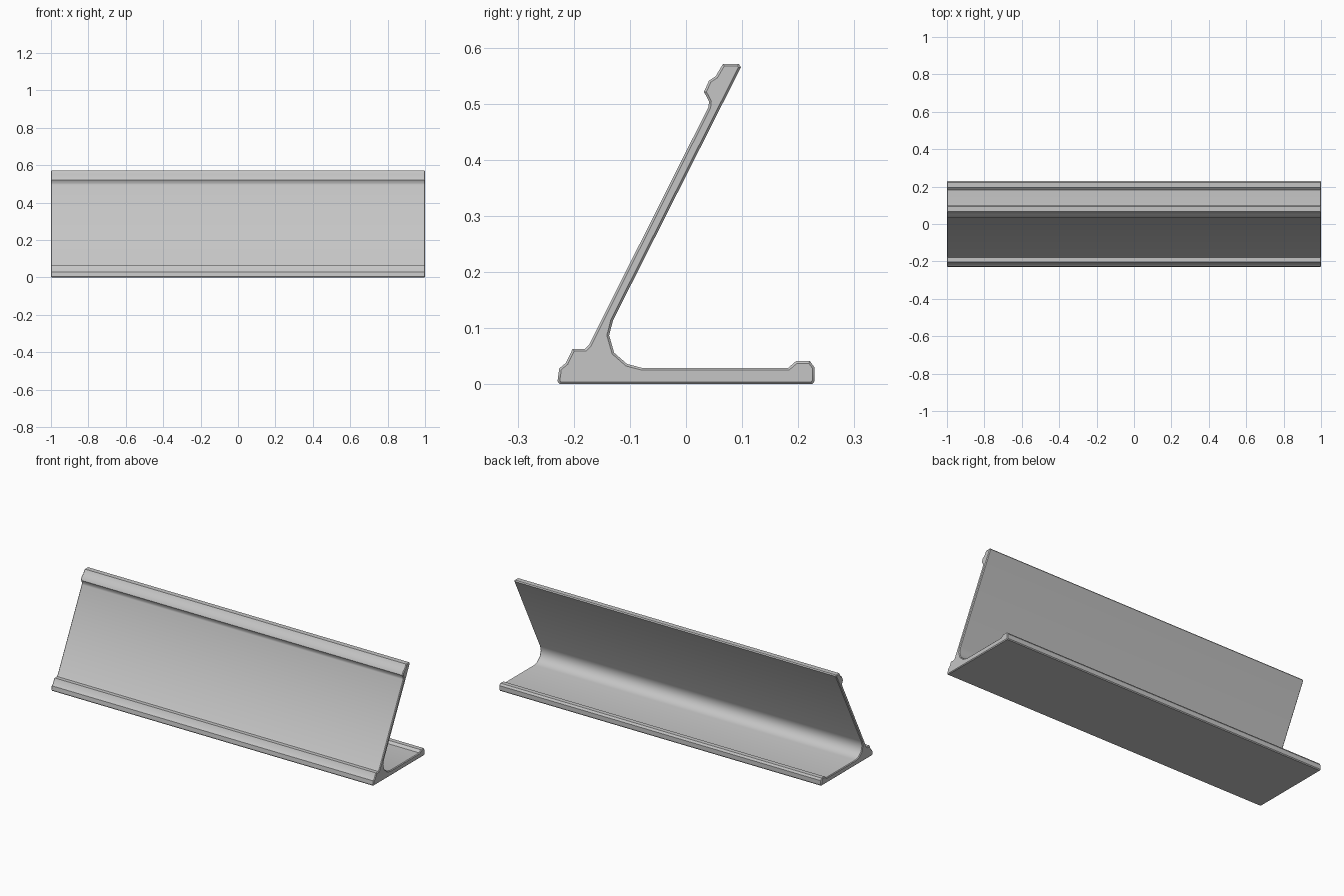
import bpy
import bmesh
from math import radians

cube = bpy.data.objects.get("Cube")
if cube:
    bpy.data.objects.remove(cube, do_unlink=True)

HALF_LENGTH = 1.0
CHAMFER = 0.004

# Plain grey material
grey = bpy.data.materials.new("light_grey")
grey.use_nodes = True
colour = (0.56, 0.56, 0.56, 1)
grey.diffuse_color = colour
grey.node_tree.nodes["Principled BSDF"].inputs["Base Color"].default_value = colour

# Side profile as (y, z) points, in order around the outline
front_lip = [(-0.225, 0), (-0.229, 0.005), (-0.226, 0.028), (-0.214, 0.038),
             (-0.202, 0.063), (-0.180, 0.063), (-0.173, 0.070)]
top_lip = [(0.040, 0.494), (0.041, 0.504), (0.032, 0.521), (0.041, 0.541),
           (0.053, 0.549), (0.066, 0.571), (0.094, 0.571), (0.098, 0.565)]
inner_curve = [(-0.130, 0.114), (-0.137, 0.087), (-0.128, 0.056),
               (-0.105, 0.036), (-0.078, 0.029)]
back_lip = [(0.182, 0.029), (0.196, 0.041), (0.221, 0.041),
            (0.229, 0.030), (0.229, 0.005), (0.225, 0)]
profile = front_lip + top_lip + inner_curve + back_lip

# Extrude the profile along x
bm = bmesh.new()
start = HALF_LENGTH - CHAMFER
cap = bm.faces.new([bm.verts.new((-start, y, z)) for y, z in profile])
extruded = bmesh.ops.extrude_face_region(bm, geom=[cap], use_keep_orig=True)
for v in extruded["geom"]:
    if isinstance(v, bmesh.types.BMVert):
        v.co.x = start
bmesh.ops.recalc_face_normals(bm, faces=bm.faces)

# Chamfer both ends
caps = [f for f in bm.faces if len(f.verts) > 4]
for end in caps:
    bmesh.ops.inset_region(bm, faces=[end], thickness=CHAMFER, use_even_offset=True)
    side = 1 if end.verts[0].co.x > 0 else -1
    for v in end.verts:
        v.co.x = side * HALF_LENGTH

mesh = bpy.data.meshes.new("sign_holder")
bm.to_mesh(mesh)
bm.free()
mesh.materials.append(grey)
holder = bpy.data.objects.new("sign_holder", mesh)
bpy.context.collection.objects.link(holder)

# Smooth the rounded parts and keep the corners crisp
bpy.ops.object.select_all(action="DESELECT")
holder.select_set(True)
bpy.context.view_layer.objects.active = holder
bpy.ops.object.shade_smooth_by_angle(angle=radians(36))
